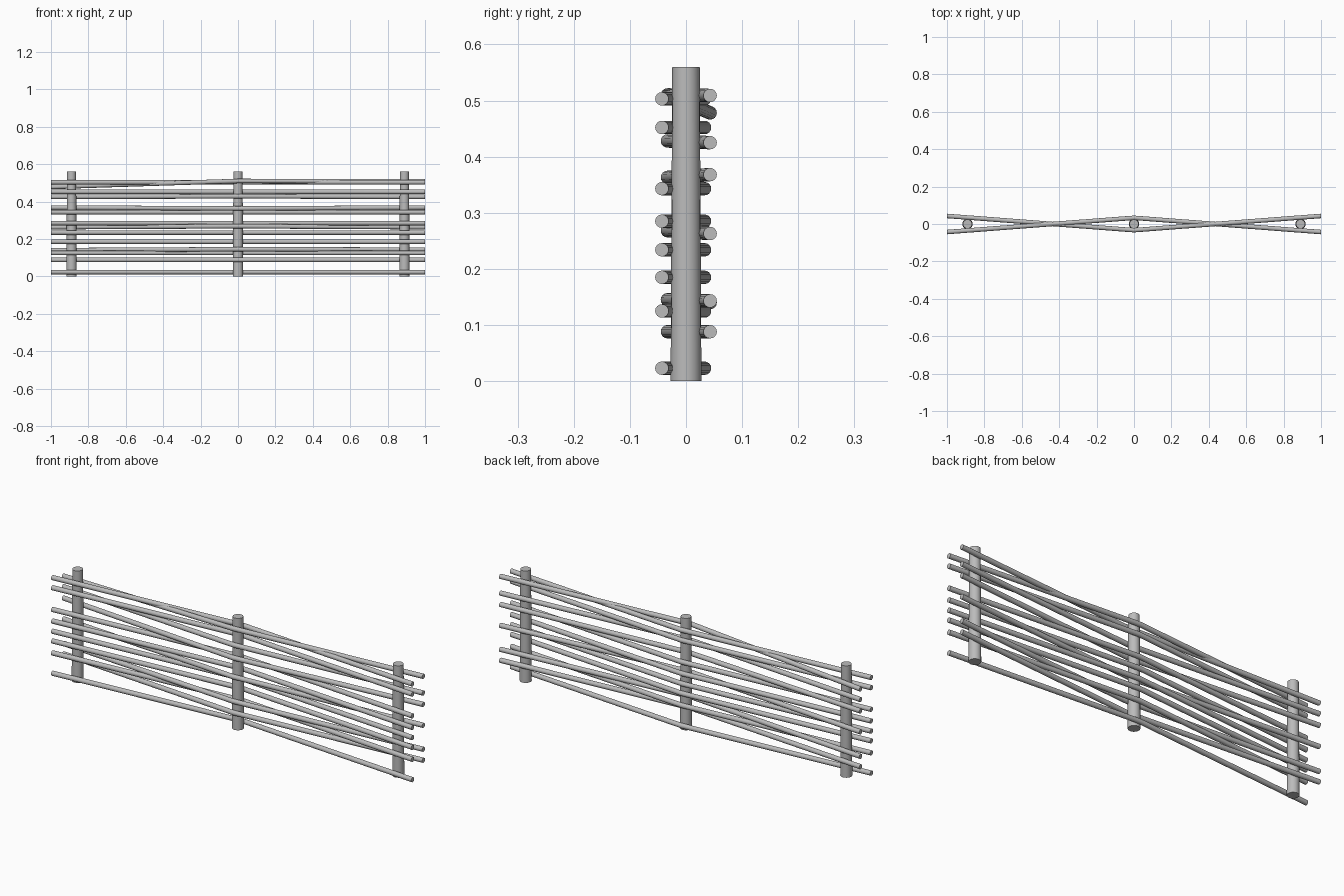
import bpy
import bmesh
from math import radians
from mathutils import Matrix, Vector

cube = bpy.data.objects.get("Cube")
if cube:
    bpy.data.objects.remove(cube, do_unlink=True)

# One plain grey for the whole fence
grey = bpy.data.materials.new("weathered grey")
grey.use_nodes = True
colour = (0.5, 0.5, 0.5, 1.0)
grey.diffuse_color = colour
grey.node_tree.nodes["Principled BSDF"].inputs["Base Color"].default_value = colour


def finish(name, bm):
    """Turn a bmesh into a smooth object with sharp end caps."""
    mesh = bpy.data.meshes.new(name)
    bmesh.ops.recalc_face_normals(bm, faces=bm.faces)
    bm.to_mesh(mesh)
    bm.free()
    mesh.materials.append(grey)
    obj = bpy.data.objects.new(name, mesh)
    bpy.context.collection.objects.link(obj)
    bpy.ops.object.select_all(action="DESELECT")
    obj.select_set(True)
    bpy.context.view_layer.objects.active = obj
    bpy.ops.object.shade_smooth_by_angle(angle=radians(40))


def add_post(name, x, height=0.56):
    bm = bmesh.new()
    bmesh.ops.create_cone(bm, cap_ends=True, segments=20, radius1=0.0275,
                          radius2=0.0245, depth=height,
                          matrix=Matrix.Translation((x, 0, height / 2)))
    finish(name, bm)


def add_rod(name, side, z_right, z_mid, z_left):
    """A rod bent round the middle post; side is the y sign of both ends."""
    bm = bmesh.new()
    bmesh.ops.create_cone(bm, cap_ends=True, segments=16, radius1=0.012,
                          radius2=0.012, depth=2,
                          matrix=Matrix.Rotation(radians(90), 4, "Y"))
    bmesh.ops.bisect_plane(bm, geom=bm.verts[:] + bm.edges[:] + bm.faces[:],
                           plane_co=(0, 0, 0), plane_no=(1, 0, 0))
    middle = Vector((0, -side * 0.033, z_mid))
    ends = {1: Vector((0, side * 0.043, z_right)),
            -1: Vector((0, side * 0.043, z_left))}
    for v in bm.verts:
        end = ends[1 if v.co.x > 0 else -1]
        v.co += middle.lerp(end, abs(v.co.x))
    finish(name, bm)


# Posts
for name, x in (("left_post", 0.89), ("middle_post", 0), ("right_post", -0.89)):
    add_post(name, x)

# Rods whose ends pass in front of the outer posts
for i, z in enumerate((0.023, 0.125, 0.185, 0.234, 0.285, 0.343, 0.452, 0.503)):
    add_rod(f"front_rod_{i + 1}", -1, z, z, z)

# Rods whose ends pass behind the outer posts
back_rods = ((0.088, 0.088, 0.088), (0.143, 0.145, 0.14), (0.263, 0.268, 0.263),
             (0.368, 0.363, 0.368), (0.425, 0.428, 0.425), (0.509, 0.51, 0.478))
for i, heights in enumerate(back_rods):
    add_rod(f"back_rod_{i + 1}", 1, *heights)
